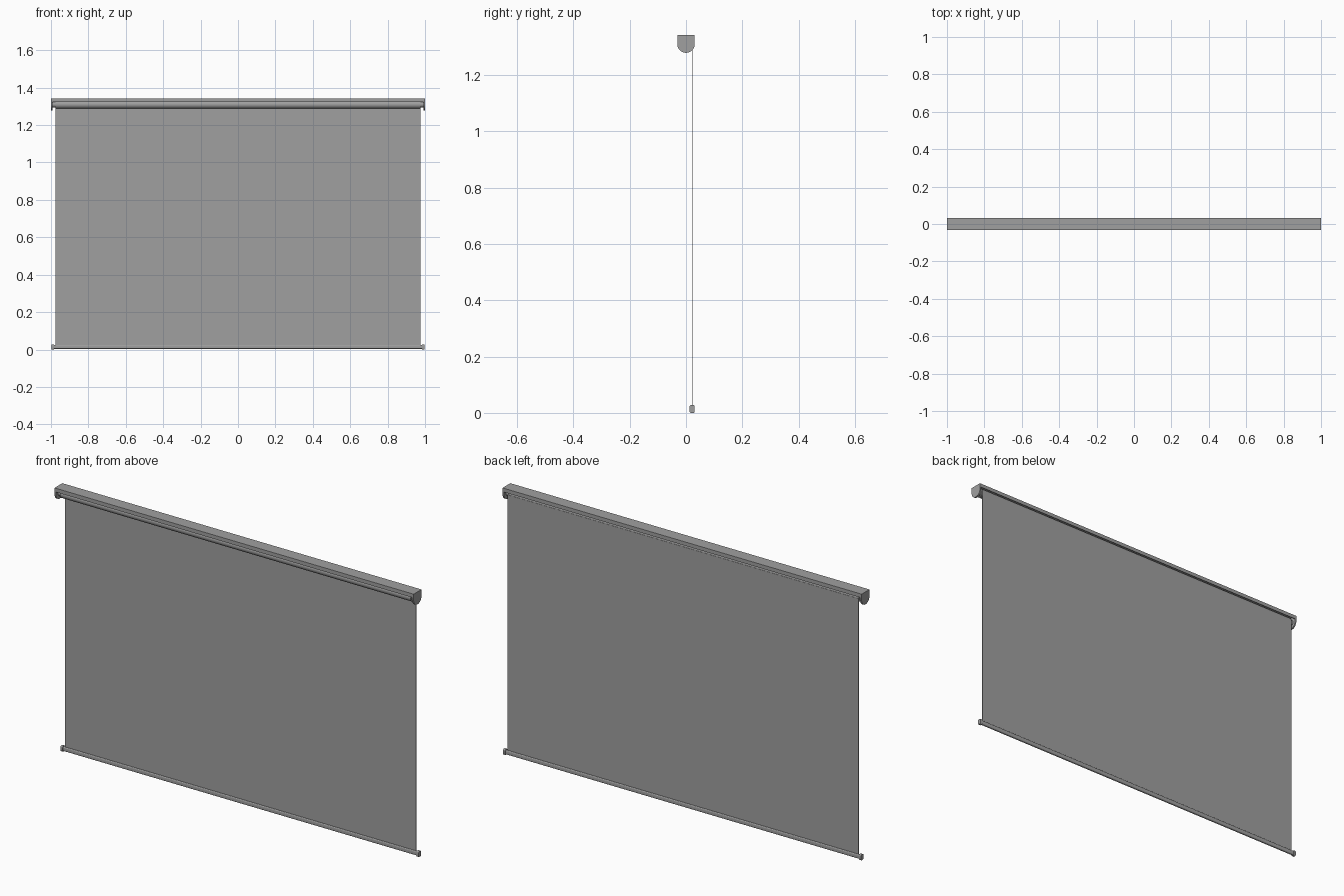
import bpy
import bmesh
from math import cos, sin, pi, radians

if "Cube" in bpy.data.objects:
    bpy.data.objects.remove(bpy.data.objects["Cube"], do_unlink=True)

grey = bpy.data.materials.new("plain grey")
grey.use_nodes = True
colour = (0.35, 0.35, 0.35, 1)
grey.diffuse_color = colour
grey.node_tree.nodes["Principled BSDF"].inputs["Base Color"].default_value = colour


def extrude_x(name, profile, x0, x1):
    """Sweep a closed (y, z) profile along x from x0 to x1."""
    bm = bmesh.new()
    face = bm.faces.new([bm.verts.new((x0, y, z)) for y, z in profile])
    out = bmesh.ops.extrude_face_region(bm, geom=[face])
    moved = [v for v in out["geom"] if isinstance(v, bmesh.types.BMVert)]
    bmesh.ops.translate(bm, verts=moved, vec=(x1 - x0, 0, 0))
    bmesh.ops.recalc_face_normals(bm, faces=bm.faces)
    mesh = bpy.data.meshes.new(name)
    bm.to_mesh(mesh)
    bm.free()
    obj = bpy.data.objects.new(name, mesh)
    bpy.context.collection.objects.link(obj)
    mesh.materials.append(grey)
    bpy.ops.object.select_all(action="DESELECT")
    obj.select_set(True)
    bpy.context.view_layer.objects.active = obj
    bpy.ops.object.shade_smooth_by_angle(angle=radians(35))
    return obj


def arc(cy, cz, r, start, end, steps):
    angles = [start + (end - start) * i / steps for i in range(steps + 1)]
    return [(cy + r * cos(a), cz + r * sin(a)) for a in angles]


def rounded_bar(cy, cz, w, h, r):
    """Rectangle with rounded corners."""
    pts = []
    for i, (sy, sz) in enumerate([(1, 1), (-1, 1), (-1, -1), (1, -1)]):
        pts += arc(cy + sy * (w / 2 - r), cz + sz * (h / 2 - r), r,
                   i * pi / 2, (i + 1) * pi / 2, 4)
    return pts


TOP = 1.342
HALF = 0.031        # half depth of the head rail
AXIS = 1.31         # height of the roller axis
ROLL = 0.022        # roller radius, also the y of the hanging cloth
LIP = 1.323

# Head rail: inverted channel
wall = 0.003
extrude_x("head_rail", [
    (-HALF, LIP), (-HALF, TOP), (HALF, TOP), (HALF, LIP),
    (HALF - wall, LIP), (HALF - wall, TOP - wall),
    (wall - HALF, TOP - wall), (wall - HALF, LIP)], -0.992, 0.992)

# Roller tube
extrude_x("roller", arc(0, AXIS, ROLL, 0, 2 * pi, 40)[:-1], -0.977, 0.977)

# Cloth and the hem bar
extrude_x("cloth", [(ROLL - 0.001, 0.015), (ROLL + 0.001, 0.015),
                    (ROLL + 0.001, AXIS), (ROLL - 0.001, AXIS)], -0.977, 0.977)
extrude_x("hem_bar", rounded_bar(ROLL, 0.014, 0.014, 0.021, 0.004), -0.987, 0.987)

# Paired end parts
bracket = [(HALF, TOP), (-HALF, TOP)] + arc(0, AXIS, HALF, pi, 2 * pi, 24)
for side, s in (("left", 1), ("right", -1)):
    extrude_x(side + "_bracket", bracket, s * 0.992, s)
    extrude_x(side + "_roller_pin", arc(0, AXIS, 0.016, 0, 2 * pi, 24)[:-1],
              s * 0.976, s * 0.993)
    extrude_x(side + "_hem_cap", rounded_bar(ROLL, 0.014, 0.018, 0.028, 0.005),
              s * 0.985, s * 0.997)
